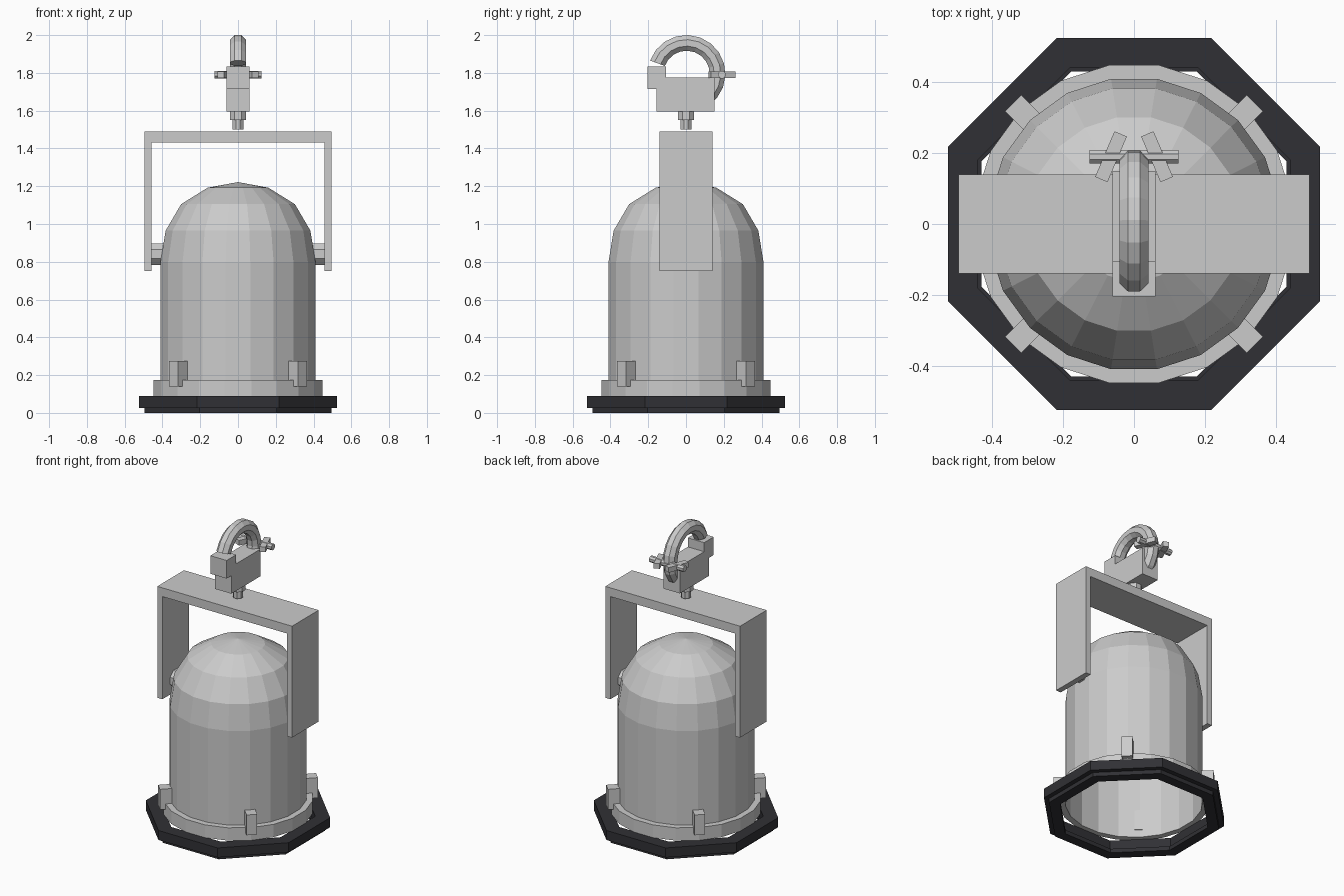
import bpy, bmesh, math
from mathutils import Vector, Matrix

if "Cube" in bpy.data.objects:
    bpy.data.objects.remove(bpy.data.objects["Cube"])

black = bpy.data.materials.new("black_paint")
black.diffuse_color = (0.03, 0.03, 0.035, 1)
black.use_nodes = True
black.node_tree.nodes["Principled BSDF"].inputs["Base Color"].default_value = black.diffuse_color


def make(name, bm, mat=None):
    bmesh.ops.remove_doubles(bm, verts=bm.verts, dist=1e-5)
    bmesh.ops.recalc_face_normals(bm, faces=bm.faces)
    me = bpy.data.meshes.new(name)
    bm.to_mesh(me)
    bm.free()
    ob = bpy.data.objects.new(name, me)
    bpy.context.collection.objects.link(ob)
    if mat:
        me.materials.append(mat)
    return ob


def loft(name, rings, mat=None, loop=False, caps=False):
    """Skin a list of closed rings of points."""
    bm = bmesh.new()
    vs = [[bm.verts.new(p) for p in r] for r in rings]
    n = len(vs[0])
    for a, b in zip(vs, vs[1:] + vs[:1] if loop else vs[1:]):
        for i in range(n):
            bm.faces.new((a[i], a[(i + 1) % n], b[(i + 1) % n], b[i]))
    if caps:
        bm.faces.new(vs[0])
        bm.faces.new(vs[-1])
    return make(name, bm, mat)


def circle(r, z, n):
    """Ring around z with flat sides facing the axes."""
    return [(r * math.cos(2 * math.pi * (i + .5) / n),
             r * math.sin(2 * math.pi * (i + .5) / n), z) for i in range(n)]


def lathe(name, profile, n, **kw):
    return loft(name, [circle(r, z, n) for r, z in profile], **kw)


def extrude(name, outline, axis, half):
    """Extrude a 2D outline along x (outline is y,z) or y (outline is x,z)."""
    def at(s):
        return [(s, a, b) if axis == 'x' else (a, s, b) for a, b in outline]
    return loft(name, [at(-half), at(half)], caps=True)


def box(name, loc, size, rot=0):
    bm = bmesh.new()
    m = Matrix.Translation(loc) @ Matrix.Rotation(rot, 4, 'Z') @ Matrix.Diagonal((*size, 1))
    bmesh.ops.create_cube(bm, size=1, matrix=m)
    return make(name, bm)


def rod_x(name, x0, x1, y, z, r, n=8):
    rings = [[(x, y + p[0], z + p[1]) for p in circle(r, 0, n)] for x in (x0, x1)]
    return loft(name, rings, caps=True)


# Lamp can: open at the bottom, domed at the back
lathe("lamp_can", [(.415, .09), (.415, .80), (.388, .965), (.305, 1.105),
                   (.163, 1.192), (0, 1.222)], 20)
lathe("collar", [(.414, .175), (.454, .175), (.454, .09), (.414, .09)], 20, loop=True)

# Octagonal filter frame (apothem values converted to corner radii)
k = 1 / math.cos(math.pi / 8)
frame = [(.44, .09), (.525, .09), (.525, .027), (.495, .027), (.495, 0),
         (.43, 0), (.43, .027), (.44, .027)]
lathe("filter_frame", [(r * k, z) for r, z in frame], 8, mat=black, loop=True)

# Clips around the collar
for i in range(4):
    a = math.pi / 4 + i * math.pi / 2
    box(f"clip_{i + 1}", (.445 * math.cos(a), .445 * math.sin(a), .207),
        (.075, .065, .135), a)

# Yoke and pivot bolts
extrude("yoke", [(-.495, .75), (-.495, 1.49), (.495, 1.49), (.495, .75), (.458, .75),
                 (.458, 1.432), (-.458, 1.432), (-.458, .75)], 'y', .14)
for side, s in (("left", -1), ("right", 1)):
    rod_x(f"pivot_bolt_{side}", s * .395, s * .46, 0, .84, .062)

# Clamp stem, nut and stepped block
lathe("clamp_stem", [(.031, 1.50), (.031, 1.56)], 8, caps=True)
lathe("clamp_nut", [(.047, 1.55), (.047, 1.60)], 8, caps=True)
extrude("clamp_block", [(-.155, 1.595), (.15, 1.595), (.15, 1.775), (-.105, 1.775),
                        (-.105, 1.835), (-.205, 1.835), (-.205, 1.715),
                        (-.155, 1.715)], 'x', .06)

# Hook: octagonal tube swept along an arc in the y-z plane
rings = []
for i in range(14):
    a = math.radians(160 - 235 * i / 13)
    d = Vector((0, math.cos(a), math.sin(a)))
    c = Vector((0, .003, 1.795))
    rings.append([c + d * (.164 + p[0]) + Vector((p[1], 0, 0))
                  for p in circle(.045, 0, 8)])
loft("hook", rings, caps=True)

# Wing bolt through the hook end
rod_x("wing_bolt_shaft", -.125, .125, .19, 1.791, .021)
for side, s in (("left", -1), ("right", 1)):
    box(f"wing_{side}", (s * .065, .19, 1.791), (.038, .14, .034), s * math.radians(23))
